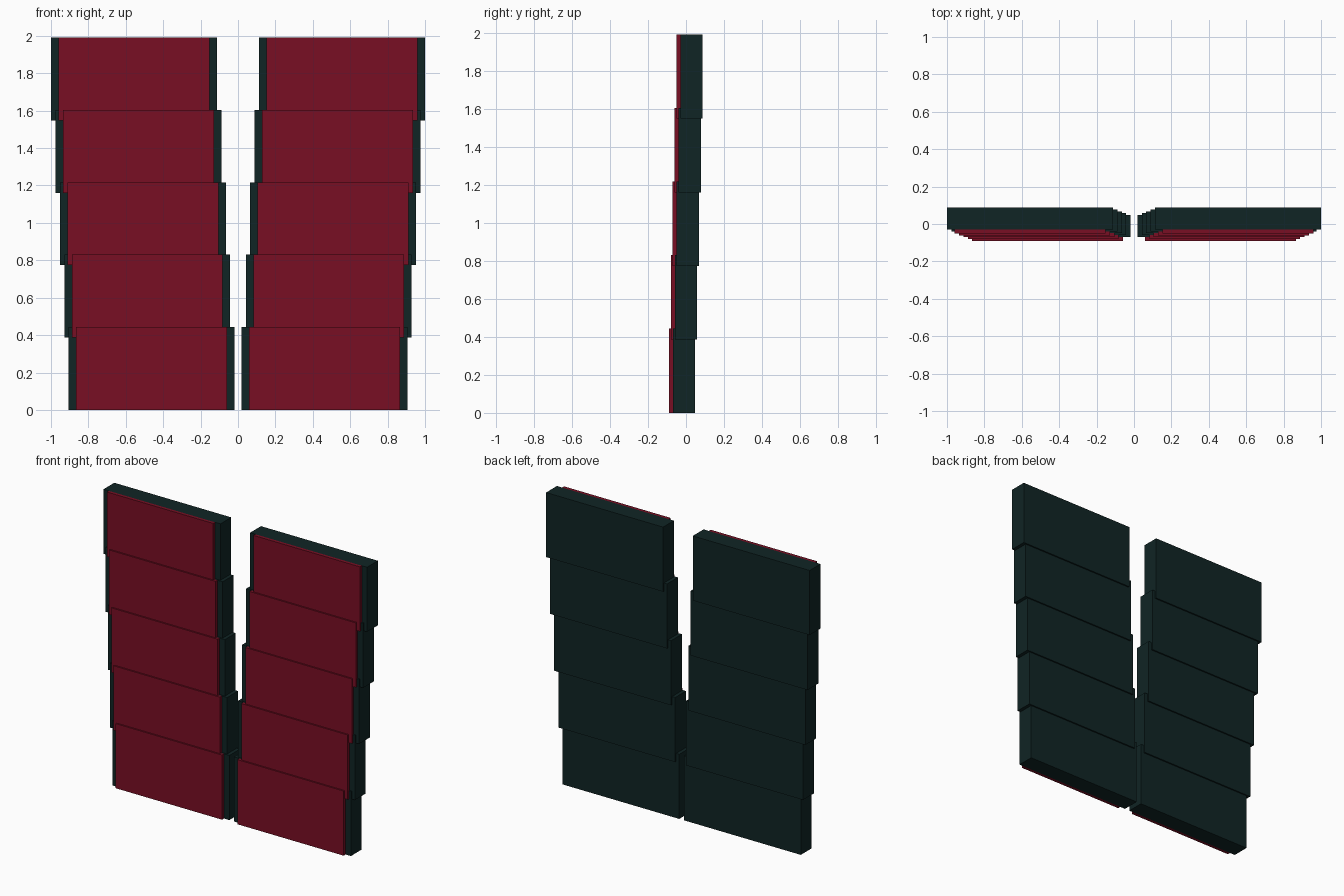
import bpy
import bmesh
from mathutils import Vector

cube = bpy.data.objects.get("Cube")
if cube:
    bpy.data.objects.remove(cube, do_unlink=True)


def make_material(name, color):
    mat = bpy.data.materials.new(name)
    mat.use_nodes = True
    mat.diffuse_color = color
    mat.node_tree.nodes["Principled BSDF"].inputs["Base Color"].default_value = color
    return mat


RED = make_material("crimson", (0.19, 0.0045, 0.017, 1))
DARK = make_material("dark_teal", (0.005, 0.018, 0.018, 1))


def make_box(name, low, high, mat):
    low, high = Vector(low), Vector(high)
    bm = bmesh.new()
    bmesh.ops.create_cube(bm, size=1)
    bmesh.ops.scale(bm, vec=high - low, verts=bm.verts)
    bmesh.ops.translate(bm, vec=(low + high) / 2, verts=bm.verts)
    mesh = bpy.data.meshes.new(name)
    bm.to_mesh(mesh)
    bm.free()
    mesh.materials.append(mat)
    obj = bpy.data.objects.new(name, mesh)
    bpy.context.collection.objects.link(obj)


TIERS = 5
WIDTH, DEPTH, HEIGHT = 0.887, 0.117, 0.443
MARGIN, FACING = 0.04, 0.021

# Two columns of overlapping plates, each tier stepping outward and back
for side, sign in (("left", 1), ("right", -1)):
    for i in range(TIERS):
        inner = 0.018 + 0.0237 * i
        outer = inner + WIDTH
        front = -0.069 + 0.0099 * i
        z = 0.387 * i
        # Dark backing slab
        xs = sorted((sign * inner, sign * outer))
        make_box(f"backing_plate_{side}_{i + 1}", (xs[0], front, z),
                 (xs[1], front + DEPTH, z + HEIGHT), DARK)
        # Narrower red facing on the front
        make_box(f"front_facing_{side}_{i + 1}", (xs[0] + MARGIN, front - FACING, z),
                 (xs[1] - MARGIN, front, z + HEIGHT), RED)
